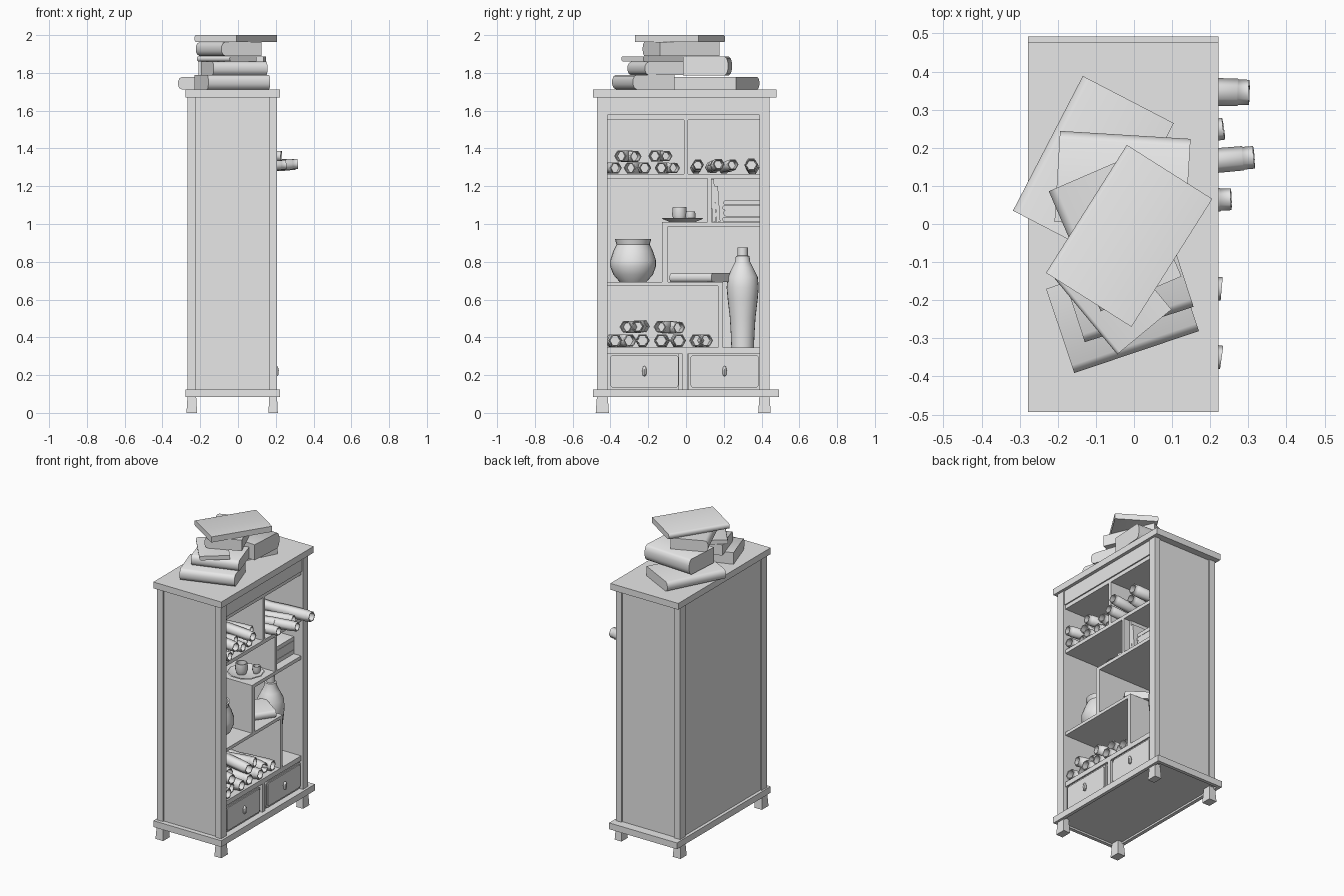
import bpy, bmesh, math
from mathutils import Matrix, Vector

old = bpy.data.objects.get("Cube")
if old:
    bpy.data.objects.remove(old, do_unlink=True)

grey = bpy.data.materials.new("plain_grey")
grey.use_nodes = True
grey.diffuse_color = (0.8, 0.8, 0.8, 1)
grey.node_tree.nodes["Principled BSDF"].inputs["Base Color"].default_value = (0.8, 0.8, 0.8, 1)


def finish(name, bm, matrix=None, smooth=None):
    bmesh.ops.recalc_face_normals(bm, faces=bm.faces)
    mesh = bpy.data.meshes.new(name)
    bm.to_mesh(mesh)
    bm.free()
    mesh.materials.append(grey)
    if smooth:
        mesh.polygons.foreach_set("use_smooth", [True] * len(mesh.polygons))
        mesh.set_sharp_from_angle(angle=math.radians(smooth))
    obj = bpy.data.objects.new(name, mesh)
    bpy.context.collection.objects.link(obj)
    if matrix:
        obj.matrix_world = matrix
    return obj


def box(name, x, y, z, flare=1.0, matrix=None):
    """Box from (min, max) ranges; flare scales the lower end."""
    bm = bmesh.new()
    bmesh.ops.create_cube(bm, size=1)
    for v in bm.verts:
        if v.co.z < 0:
            v.co.x *= flare
            v.co.y *= flare
        v.co = Vector((sum(r) / 2 + c * (r[1] - r[0]) for r, c in zip((x, y, z), v.co)))
    return finish(name, bm, matrix)


def lathe(name, profile, sides, matrix, smooth=40):
    """Turn a (radius, height) profile around z."""
    bm = bmesh.new()
    verts = [bm.verts.new((r, 0, h)) for r, h in profile]
    edges = [bm.edges.new(pair) for pair in zip(verts, verts[1:])]
    bmesh.ops.spin(bm, geom=verts + edges, axis=(0, 0, 1), cent=(0, 0, 0),
                   steps=sides, angle=math.tau, use_merge=True)
    bmesh.ops.remove_doubles(bm, verts=bm.verts, dist=0.0001)
    return finish(name, bm, matrix, smooth)


def extrude(name, points, depth, matrix, smooth=None):
    """Extrude a flat outline along local x, centred."""
    bm = bmesh.new()
    face = bm.faces.new([bm.verts.new((-depth / 2, a, b)) for a, b in points])
    new = bmesh.ops.extrude_face_region(bm, geom=[face])["geom"]
    bmesh.ops.translate(bm, vec=(depth, 0, 0), verts=[g for g in new if isinstance(g, bmesh.types.BMVert)])
    return finish(name, bm, matrix, smooth)


def place(x, y, z, turn=0):
    return Matrix.Translation((x, y, z)) @ Matrix.Rotation(math.radians(turn), 4, "Z")


def book(name, x, y, z, length, width, turn, side=-1):
    """Book with a rounded spine on its local y side."""
    low, high = z
    t = high - low
    back = [(-side * width / 2, 0), (-side * width / 2, t)]
    arc = [math.radians(a) for a in range(90, -91, -36)]
    bulge = min(0.022, t * 0.35)
    spine = [(side * (width / 2 - bulge + bulge * math.cos(a)), t / 2 + t / 2 * math.sin(a)) for a in arc]
    extrude(name, back + spine, length, place(x, y, low, turn), 40)


# Carcass: plinth, top board, corner posts and feet
box("top_board", (-0.278, 0.222), (-0.493, 0.478), (1.671, 1.713))
box("plinth_panel", (-0.26, 0.205), (-0.475, 0.475), (0.095, 0.125))
for n, x in (("back", (-0.278, -0.255)), ("front", (0.2, 0.222))):
    box("plinth_rim_" + n, x, (-0.493, 0.492), (0.083, 0.125))
for n, y in (("right", (-0.493, -0.47)), ("left", (0.469, 0.492))):
    box("plinth_rim_" + n, (-0.255, 0.2), y, (0.083, 0.125))
for nx, x in (("back", (-0.267, -0.222)), ("front", (0.166, 0.206))):
    for ny, y in (("right", (-0.471, -0.415)), ("left", (0.389, 0.442))):
        box(f"post_{nx}_{ny}", x, y, (0.125, 1.671))
        box(f"foot_{nx}_{ny}", x, y, (0, 0.095), flare=1.25)
box("side_panel_right", (-0.222, 0.166), (-0.461, -0.415), (0.125, 1.671))
box("side_panel_left", (-0.222, 0.166), (0.389, 0.432), (0.125, 1.671))
box("back_panel", (-0.257, -0.235), (-0.415, 0.389), (0.125, 1.671))

# Shelves and uprights
boards = {
    "fascia": (-0.415, 0.389, 1.576, 1.671), "upper_ceiling": (-0.415, 0.389, 1.55, 1.576),
    "top_divider": (-0.011, 0.011, 1.265, 1.55), "high_shelf": (-0.415, 0.389, 1.241, 1.265),
    "book_divider": (0.114, 0.135, 1.01, 1.241), "middle_shelf": (-0.127, 0.389, 0.987, 1.01),
    "middle_upright": (-0.127, -0.095, 0.692, 0.987), "low_shelf": (-0.415, 0.196, 0.671, 0.692),
    "low_upright": (0.17, 0.196, 0.345, 0.671), "floor_board": (-0.415, 0.389, 0.313, 0.345),
    "drawer_divider": (-0.019, 0.008, 0.125, 0.313),
}
for name, (y0, y1, z0, z1) in boards.items():
    box(name, (-0.24, 0.2 if name == "fascia" else 0.192), (y0, y1), (z0, z1))


def rounded(w, h, r):
    """Rounded rectangle outline."""
    pts = []
    for i, (sy, sz) in enumerate(((1, 1), (-1, 1), (-1, -1), (1, -1))):
        for k in range(4):
            a = math.radians(90 * i + 30 * k)
            pts.append((sy * (w / 2 - r) + r * math.cos(a), sz * (h / 2 - r) + r * math.sin(a)))
    return pts


# Drawers with rounded panels and drop pulls
for n, mid, pull in (("right", -0.221, -0.22), ("left", 0.205, 0.204)):
    box("drawer_" + n, (-0.22, 0.178), (mid - 0.194, mid + 0.184), (0.125, 0.312))
    extrude(f"drawer_{n}_border", rounded(0.364, 0.174, 0.02), 0.012, place(0.184, mid, 0.22))
    extrude(f"drawer_{n}_face", rounded(0.342, 0.152, 0.014), 0.008, place(0.192, mid, 0.22))
    lathe(f"drawer_{n}_pull", [(0, -0.03), (0.009, -0.024), (0.012, 0), (0.008, 0.02), (0, 0.027)],
          8, place(0.204, pull, 0.223))

# Rolled scrolls: y, z of the front end, front x, turn, radius
TUBE = 0.36


def scroll(name, y, z, x, turn, r, tilt=0):
    profile = [(0, -TUBE), (r, -TUBE), (r * 0.9, -TUBE * 0.85), (r, -TUBE * 0.5), (r * 0.97, -0.03),
               (r * 0.9, -0.028), (r * 0.9, 0), (r * 0.75, 0), (r * 0.7, -0.08), (0, -0.08)]
    m = (place(x, y, z, turn) @ Matrix.Rotation(math.radians(90 - tilt), 4, "Y")
         @ Matrix.Rotation(math.radians(90), 4, "Z"))
    lathe(name, profile, 6, m, 65)


groups = {
    "upper_right_scroll": [
        (-0.37, 1.297, 0.2, 6, 0.034), (-0.30, 1.297, 0.16, -9, 0.034), (-0.215, 1.297, 0.19, 3, 0.034),
        (-0.135, 1.297, 0.18, -4, 0.034), (-0.06, 1.297, 0.15, 9, 0.032), (-0.35, 1.36, 0.23, -8, 0.034),
        (-0.265, 1.357, 0.17, 10, 0.034), (-0.17, 1.36, 0.23, -5, 0.034), (-0.1, 1.36, 0.17, 8, 0.032)],
    "upper_left_scroll": [
        (0.065, 1.315, 0.255, 2, 0.032, 3), (0.155, 1.312, 0.17, 4, 0.03, 2), (0.175, 1.318, 0.315, 5, 0.033, 3),
        (0.25, 1.315, 0.235, 8, 0.032, 3), (0.345, 1.316, 0.302, -1, 0.037, 3)],
    "lower_scroll": [
        (-0.372, 0.383, 0.19, 3, 0.038), (-0.295, 0.383, 0.16, 8, 0.038), (-0.23, 0.383, 0.19, 0, 0.038),
        (-0.135, 0.383, 0.18, -2, 0.038), (-0.035, 0.383, 0.19, 2, 0.038), (0.05, 0.383, 0.16, -8, 0.038),
        (0.11, 0.383, 0.18, 7, 0.038), (-0.32, 0.455, 0.18, -10, 0.036), (-0.26, 0.458, 0.12, -5, 0.036),
        (-0.14, 0.455, 0.18, -12, 0.036), (-0.035, 0.452, 0.15, 12, 0.036)],
}
for name, items in groups.items():
    for i, item in enumerate(items, 1):
        scroll(f"{name}_{i}", *item)

# Pot and tall bottle
lathe("round_pot", [(0, 0), (0.07, 0), (0.105, 0.04), (0.122, 0.085), (0.122, 0.115), (0.105, 0.165),
                    (0.088, 0.2), (0.096, 0.228), (0.085, 0.228), (0.08, 0.2), (0.1, 0.11), (0, 0.03)],
      24, place(0.02, -0.28, 0.692))
lathe("tall_bottle", [(0, 0), (0.06, 0), (0.062, 0.06), (0.068, 0.16), (0.08, 0.26), (0.085, 0.32), (0.08, 0.375),
                      (0.055, 0.425), (0.04, 0.455), (0.036, 0.485), (0.027, 0.488), (0.027, 0.53), (0, 0.53)],
      24, place(0.03, 0.3, 0.345))

# Saucer and cups
lathe("saucer", [(0, 0), (0.07, 0), (0.115, 0.018), (0.11, 0.022), (0.07, 0.008), (0, 0.008)],
      10, place(0.07, -0.018, 1.01))
for n, x, y, r, h in (("large", 0.05, -0.034, 0.04, 0.072), ("small", 0.12, 0.024, 0.027, 0.048)):
    lathe("cup_" + n, [(0, 0), (r * 0.7, 0), (r, h * 0.4), (r * 0.9, h), (r * 0.75, h), (r * 0.7, h * 0.4), (0, h * 0.3)],
          12, place(x, y, 1.018))

# Books inside the cabinet
for i, (y, h, lean) in enumerate(((0.15, 0.225, 3), (0.172, 0.19, 4))):
    m = place(0.04, y, 1.012) @ Matrix.Rotation(math.radians(lean), 4, "X")
    box(f"leaning_book_{i + 1}", (-0.11, 0.11), (-0.01, 0.01), (0, h), matrix=m)
for i, (z0, z1, w) in enumerate(((1.012, 1.038, 0.195), (1.04, 1.075, 0.19), (1.075, 1.098, 0.195), (1.1, 1.125, 0.19))):
    book(f"stacked_book_{i + 1}", 0.02, 0.388 - w / 2, (z0, z1), 0.24, w, 0)
book("low_shelf_book", 0.03, 0.08, (0.692, 0.74), 0.27, 0.2, 55)

# Loose pile of books on the top board
pile = [
    (-0.107, 0.15, (1.713, 1.777), 0.398, 0.27, 62.6, 1), (-0.03, -0.226, (1.713, 1.79), 0.345, 0.234, 18.6, -1),
    (-0.03, 0.115, (1.785, 1.888), 0.343, 0.24, -3.5, 1), (-0.02, -0.16, (1.788, 1.859), 0.3, 0.22, 18, -1),
    (-0.06, -0.178, (1.861, 1.888), 0.273, 0.185, -50.4, -1), (-0.05, -0.026, (1.89, 1.963), 0.343, 0.232, -66.6, -1),
    (-0.013, -0.031, (1.963, 2.0), 0.397, 0.266, 57.7, 1),
]
for i, item in enumerate(pile, 1):
    book(f"pile_book_{i}", *item)
